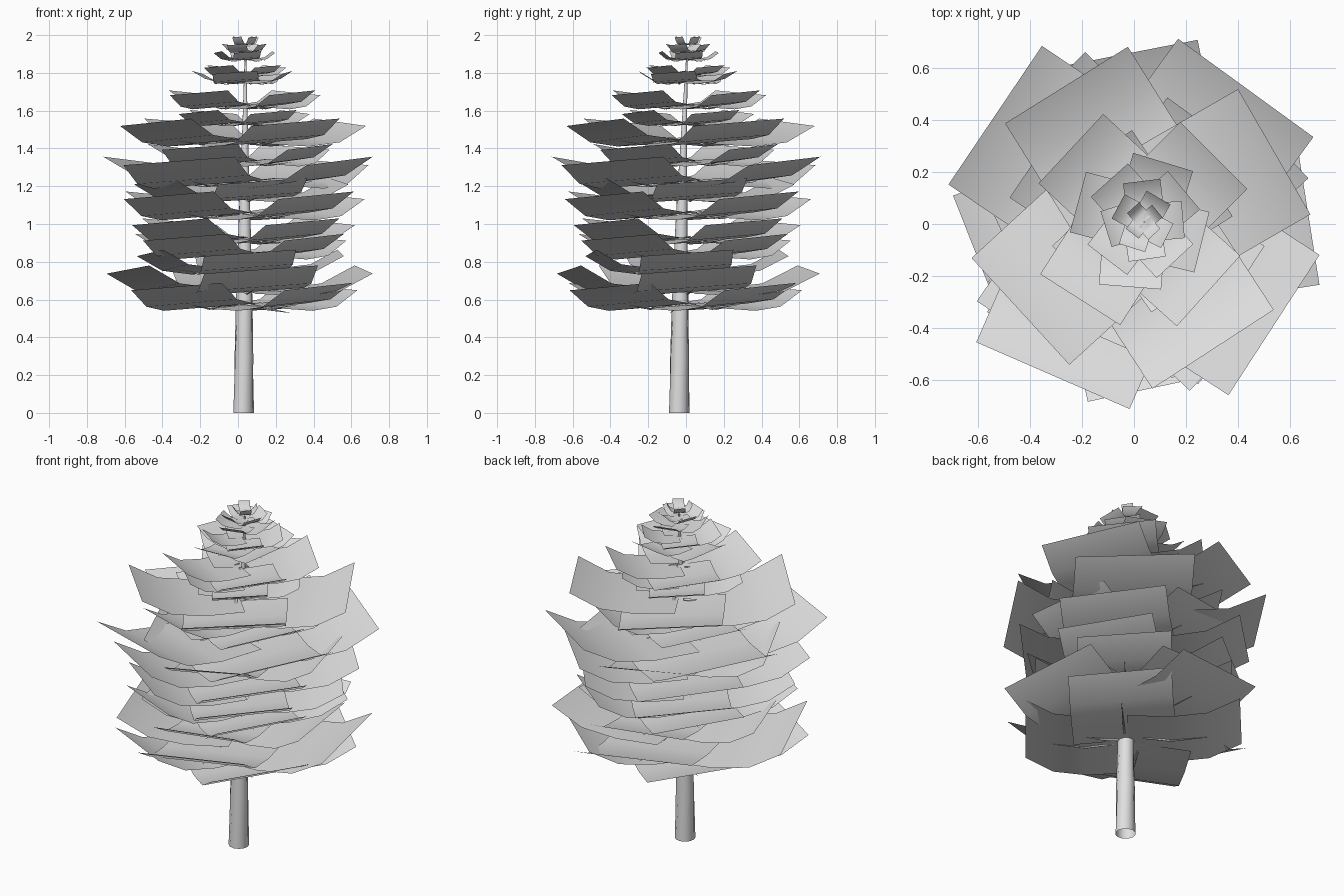
import bpy, bmesh, math
from mathutils import Vector

old = bpy.data.objects.get("Cube")
if old:
    bpy.data.objects.remove(old)

UP = Vector((0, 0, 1))


def material(name, value):
    m = bpy.data.materials.new(name)
    m.use_nodes = True
    colour = (value, value, value, 1)
    m.diffuse_color = colour
    m.node_tree.nodes["Principled BSDF"].inputs["Base Color"].default_value = colour
    return m


grey = material("pale grey", 0.74)


def axis(z):
    """Centre of the slightly leaning trunk at height z."""
    t = z / 2
    return Vector((0.03 + 0.01 * t, -0.035 + 0.045 * t * t, z))


def finish(name, bm):
    mesh = bpy.data.meshes.new(name)
    bm.to_mesh(mesh)
    bm.free()
    ob = bpy.data.objects.new(name, mesh)
    bpy.context.collection.objects.link(ob)
    mesh.materials.append(grey)
    for p in mesh.polygons:
        p.use_smooth = True
    return ob


def tube(bm, path, radii, sides):
    """Open tapered tube along a path."""
    rings = []
    for i, p in enumerate(path):
        d = path[min(i + 1, len(path) - 1)] - path[max(i - 1, 0)]
        q = d.to_track_quat('Z', 'Y')
        rings.append([bm.verts.new(p + q @ Vector((radii[i] * math.cos(a), radii[i] * math.sin(a), 0)))
                      for a in (math.tau * k / sides for k in range(sides))])
    for a, b in zip(rings, rings[1:]):
        for k in range(sides):
            n = (k + 1) % sides
            bm.faces.new((a[k], a[n], b[n], b[k]))


# trunk
bm = bmesh.new()
heights = [0, 0.3, 0.56, 0.9, 1.2, 1.5, 1.75, 1.93]
tube(bm, [axis(z) for z in heights],
     [0.055, 0.05, 0.045, 0.036, 0.026, 0.015, 0.008, 0.003], 12)
finish("trunk", bm)

# whorls of foliage: base height, reach, first angle
whorls = [
    (0.56, 0.58, 47),
    (0.64, 0.64, 9),
    (0.75, 0.51, 4),
    (0.83, 0.53, 49),
    (0.91, 0.54, 38),
    (1.04, 0.60, 43),
    (1.13, 0.51, 12),
    (1.21, 0.67, 54),
    (1.32, 0.46, 54),
    (1.43, 0.58, 30),
    (1.53, 0.31, 32),
    (1.62, 0.38, 45),
    (1.75, 0.25, 73),
    (1.79, 0.20, 40),
    (1.87, 0.15, 5),
    (1.91, 0.11, 60),
    (1.95, 0.065, 40),
]
# the four cards of every whorl: turn, share of reach, sideways shift
SPOKES = [(0, 1.0, 0), (92, 1.07, -0.065), (192.5, 0.98, -0.14), (273, 0.93, -0.055)]
# card cross-section: share of reach, share of rise
PROFILE = [(0.02, 0.1), (0.4, 0), (0.72, 0.2), (1, 1)]

cards, twigs = bmesh.new(), bmesh.new()
for z, reach, first in whorls:
    width = 0.96 * reach
    rise = max(0.17 * reach + 0.01, 0.04)
    for turn, share, shift in SPOKES:
        a = math.radians(first + turn)
        out = Vector((math.cos(a), math.sin(a), 0))
        side = Vector((-out.y, out.x, 0))
        root = axis(z) + side * shift * reach
        r = reach * share
        # foliage card, curled up at the tip and rolled to one side
        rows = [[cards.verts.new(root + out * r * u + side * width * s
                                 + UP * (rise * h + 0.07 * width * s))
                 for s in (-0.5, 0.5)] for u, h in PROFILE]
        for p, q in zip(rows, rows[1:]):
            cards.faces.new((p[0], q[0], q[1], p[1]))
        # thin twig below the card
        path = [root + out * r * u + UP * (rise * h - 0.01)
                for u, h in ((0, 0.3), (0.4, 0), (0.72, 0.2))]
        t = 0.012 * reach
        tube(twigs, path, [t, t * 0.7, t * 0.1], 5)

# bare twig under the crown
tube(twigs, [axis(0.58), axis(0.55) + Vector((0.12, -0.03, 0)),
             axis(0.53) + Vector((0.24, -0.05, 0))], [0.01, 0.007, 0.001], 5)

finish("foliage_cards", cards)
finish("twigs", twigs)
